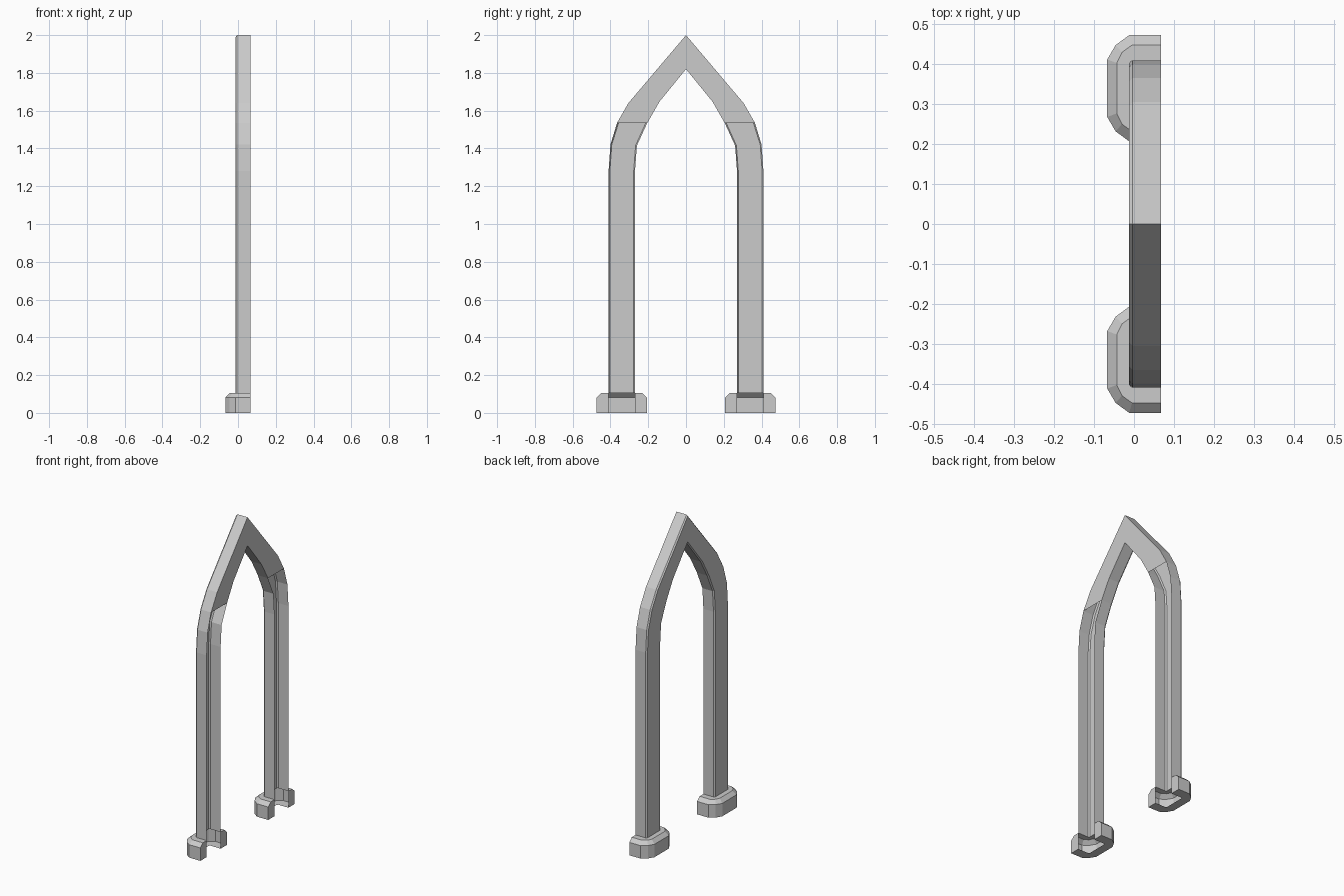
import bpy, bmesh

if "Cube" in bpy.data.objects:
    bpy.data.objects.remove(bpy.data.objects["Cube"])

X0, X1 = -0.012, 0.067      # closed wall and open edge of the channel
MID, HALF = 0.34, 0.07      # column centre and half width in y


def loft(bm, rows):
    """Quads between successive rows of points; returns the vertex rows."""
    vs = [[bm.verts.new(p) for p in row] for row in rows]
    for a, b in zip(vs, vs[1:]):
        for k in range(len(a) - 1):
            bm.faces.new((a[k], a[k + 1], b[k + 1], b[k]))
    return vs


def finish(bm, name):
    """Mirrored object from one half."""
    bmesh.ops.recalc_face_normals(bm, faces=bm.faces)
    me = bpy.data.meshes.new(name)
    bm.to_mesh(me)
    bm.free()
    ob = bpy.data.objects.new(name, me)
    bpy.context.collection.objects.link(ob)
    mod = ob.modifiers.new("mirror", 'MIRROR')
    mod.use_axis = (False, True, False)
    mod.merge_threshold = 0.0005
    return ob


# arch: open channel with chamfered edges, swept between outer and inner curves
outer = [(.41, .105), (.41, 1.28), (.40, 1.42), (.365, 1.535), (.305, 1.64), (0, 2.0)]
inner = [(.27, .105), (.27, 1.28), (.26, 1.415), (.205, 1.535), (.14, 1.648), (0, 1.82)]
section = [(X1, 0), (X0 + .008, 0), (X0, .05), (X0, .95), (X0 + .008, 1), (X1, 1)]
rows = [[(x, o[0] + (i[0] - o[0]) * t, o[1] + (i[1] - o[1]) * t) for x, t in section]
        for o, i in zip(outer, inner)]
bm = bmesh.new()
vs = loft(bm, rows)
# flat plate closing the open side of the pointed top
for a, b in zip(vs[3:], vs[4:]):
    bm.faces.new((a[0], b[0], b[-1], a[-1]))
finish(bm, "pointed_arch")

# plinths: hollow U-shaped collar with chamfered top, open towards +x
wide = [(X1, .133), (-.012, .133), (-.046, .108), (-.067, .072)]
inset = [(X1, .108), (-.005, .108), (-.03, .09), (-.043, .063)]
hole = [(X1, HALF), (X0 + .008, HALF), (X0 + .004, HALF - .003), (X0, HALF - .007)]


def ring(half, z):
    pts = half + [(x, -y) for x, y in reversed(half)]
    return [(x, MID + y, z) for x, y in pts]


bm = bmesh.new()
vs = loft(bm, [ring(hole, 0), ring(wide, 0), ring(wide, .082),
               ring(inset, .105), ring(hole, .105)])
# end caps
for k in (0, -1):
    bm.faces.new([row[k] for row in vs])
finish(bm, "plinth")
